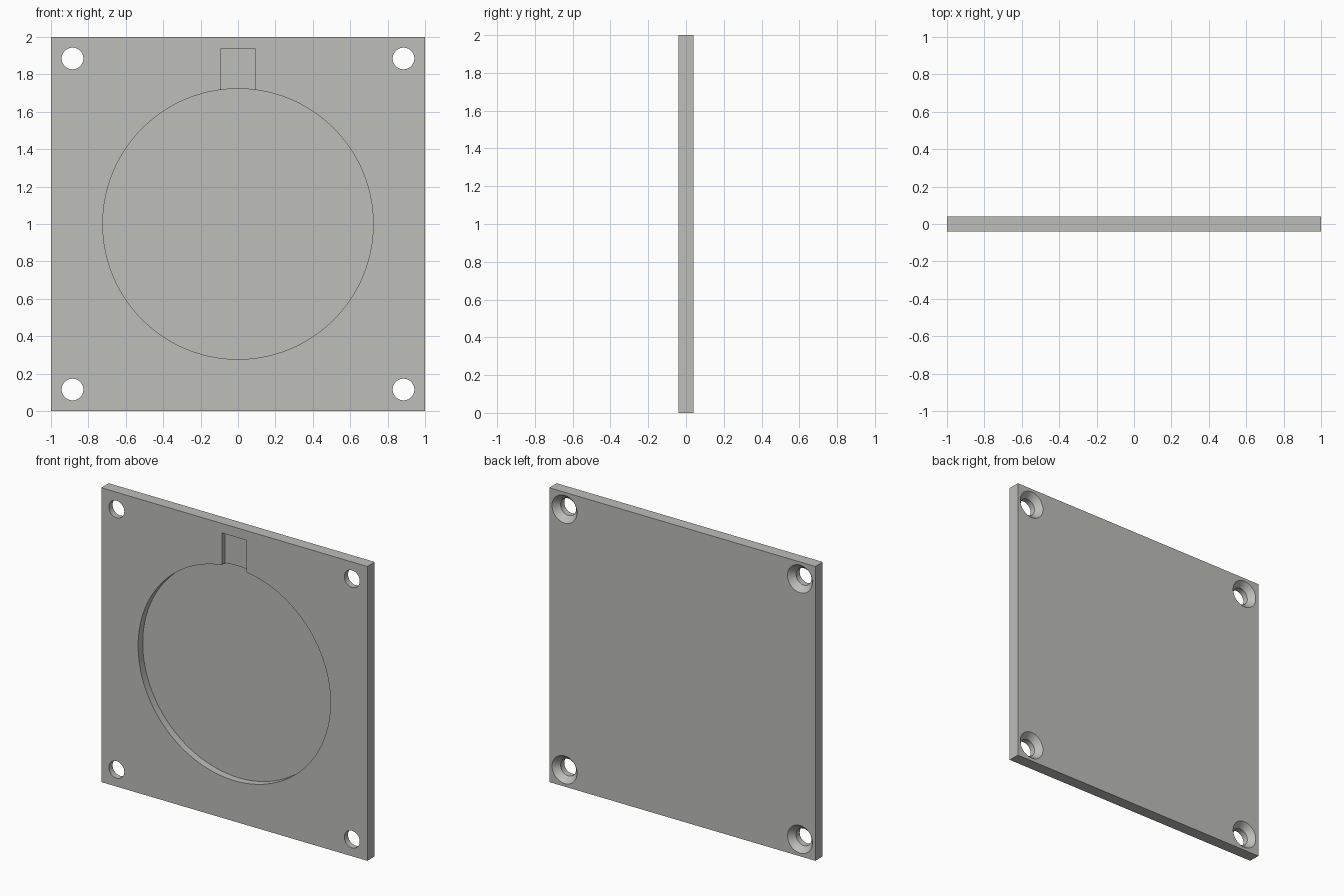
import bpy, math

if "Cube" in bpy.data.objects:
    bpy.data.objects.remove(bpy.data.objects["Cube"])

T = 0.08            # plate thickness
FRONT, BACK = -T / 2, T / 2

grey = bpy.data.materials.new("warm_grey")
grey.diffuse_color = (0.51, 0.51, 0.49, 1)
grey.use_nodes = True
grey.node_tree.nodes["Principled BSDF"].inputs["Base Color"].default_value = grey.diffuse_color


def box(name, x, y0, y1, z0, z1):
    """Box centred on x = 0, spanning the given half width, depth and height."""
    bpy.ops.mesh.primitive_cube_add(size=1, location=(0, (y0 + y1) / 2, (z0 + z1) / 2))
    ob = bpy.context.object
    ob.scale = (2 * x, y1 - y0, z1 - z0)
    bpy.ops.object.transform_apply(location=True, rotation=True, scale=True)
    ob.name = name
    return ob


def cone(name, x, z, y0, y1, r0, r1, sides):
    """Cylinder or cone along y, radius r0 at y0 and r1 at y1."""
    bpy.ops.mesh.primitive_cone_add(vertices=sides, radius1=r1, radius2=r0, depth=y1 - y0,
                                    location=(x, (y0 + y1) / 2, z),
                                    rotation=(math.pi / 2, 0, 0))
    ob = bpy.context.object
    bpy.ops.object.transform_apply(location=True, rotation=True, scale=True)
    ob.name = name
    return ob


# Square plate
plate = box("mounting_plate", 1, FRONT, BACK, 0, 2)
plate.data.materials.append(grey)

# Shallow notch and deeper round pocket in the front
cutters = [
    box("notch_cutter", 0.0935, FRONT - 0.05, FRONT + 0.036, 1.6, 1.935),
    cone("pocket_cutter", 0, 1, FRONT - 0.05, FRONT + 0.05, 0.723, 0.723, 128),
]

# Corner screw holes, countersunk from the back
SINK, R_HOLE, R_HEAD = 0.04, 0.058, 0.094
slope = (R_HEAD - R_HOLE) / SINK
for x in (-0.885, 0.885):
    for z in (0.115, 1.885):
        cutters.append(cone("hole_cutter", x, z, FRONT - 0.05, BACK + 0.05, R_HOLE, R_HOLE, 48))
        cutters.append(cone("countersink_cutter", x, z, BACK - SINK - 0.01, BACK + 0.01,
                            R_HOLE - 0.01 * slope, R_HEAD + 0.01 * slope, 48))

# Cut everything, then drop the cutters
bpy.context.view_layer.objects.active = plate
for c in cutters:
    mod = plate.modifiers.new("cut", 'BOOLEAN')
    mod.operation = 'DIFFERENCE'
    mod.solver = 'EXACT'
    mod.object = c
    bpy.ops.object.modifier_apply(modifier=mod.name)
    bpy.data.objects.remove(c, do_unlink=True)

plate.data.materials.clear()
plate.data.materials.append(grey)
for p in plate.data.polygons:
    p.material_index = 0
bpy.ops.object.select_all(action='DESELECT')
plate.select_set(True)
bpy.ops.object.shade_smooth_by_angle(angle=math.radians(30))
